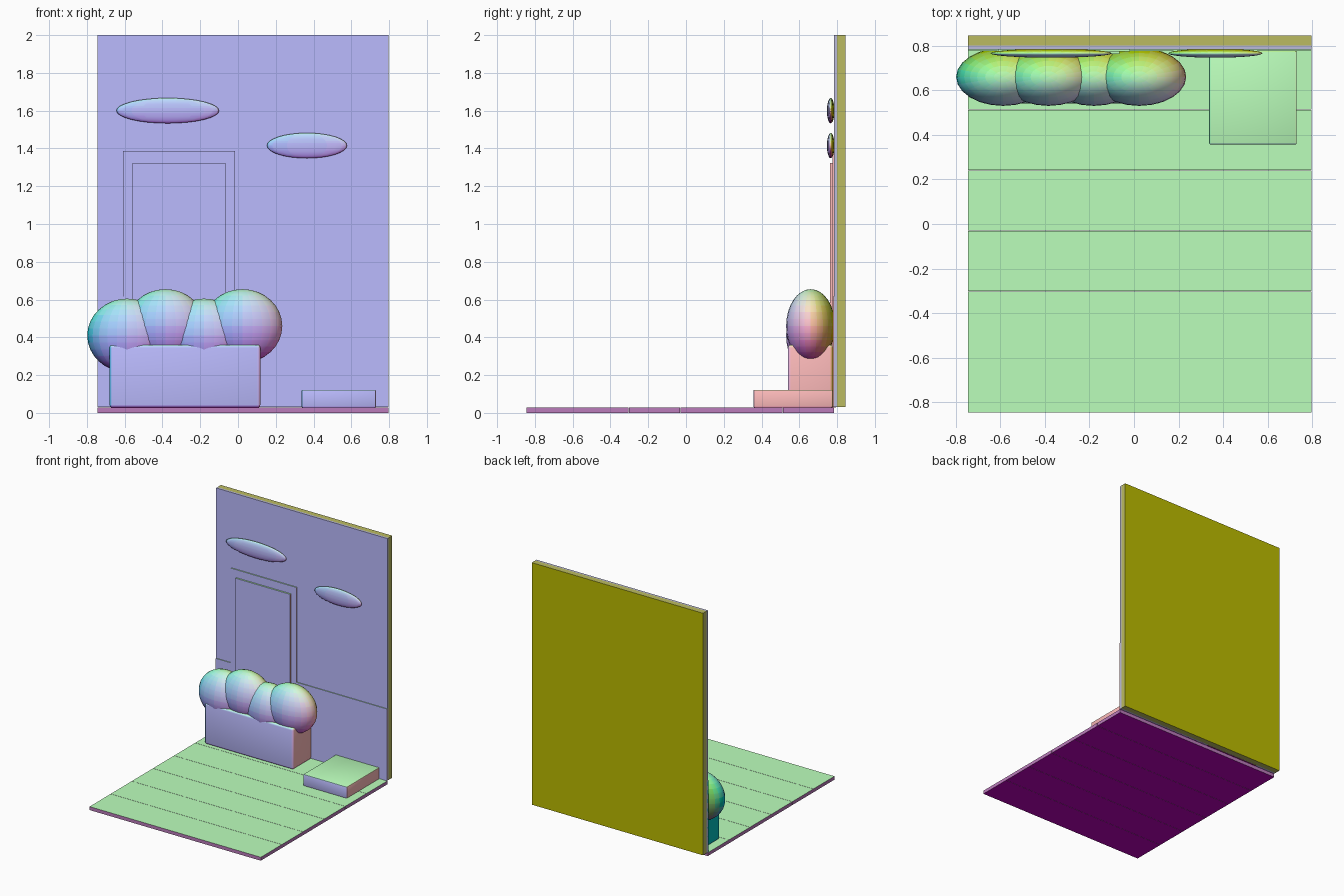
import bpy
import math
from mathutils import Vector

if "Cube" in bpy.data.objects:
    bpy.data.objects.remove(bpy.data.objects["Cube"])


def tint(ob, side_colour=None, side_axis=None):
    """Colour each face by the way it faces: right pink, top green, front lavender,
    left teal, bottom purple, back olive. Optionally override the thin sides:
    every face that does not point along side_axis."""
    slots = {}
    for p in ob.data.polygons:
        n = [round(c * 8) / 8 for c in p.normal]
        col = (0.5 + n[0] / 2, 0.5 + n[2] / 2, 0.5 - n[1] / 2)
        if side_colour and abs(p.normal[side_axis]) < 0.5:
            col = side_colour
        if col not in slots:
            name = "tint_%d_%d_%d" % tuple(round(c * 100) for c in col)
            mat = bpy.data.materials.get(name)
            if mat is None:
                mat = bpy.data.materials.new(name)
                mat.diffuse_color = (*col, 1)
                mat.use_nodes = True
                mat.node_tree.nodes["Principled BSDF"].inputs["Base Color"].default_value = mat.diffuse_color
            slots[col] = len(slots)
            ob.data.materials.append(mat)
        p.material_index = slots[col]


def box(name, x, y, z, bevel=0.0, segments=2, side_colour=None, side_axis=None):
    """Box from (min, max) ranges, with an optional rounded edge."""
    bpy.ops.mesh.primitive_cube_add(
        size=1, location=(sum(x) / 2, sum(y) / 2, sum(z) / 2))
    ob = bpy.context.object
    ob.name = name
    ob.scale = (x[1] - x[0], y[1] - y[0], z[1] - z[0])
    bpy.ops.object.transform_apply(location=False, rotation=False, scale=True)
    if bevel:
        mod = ob.modifiers.new("round", 'BEVEL')
        mod.width = bevel
        mod.segments = segments
        bpy.ops.object.modifier_apply(modifier=mod.name)
        bpy.ops.object.shade_smooth_by_angle(angle=math.radians(40))
    tint(ob, side_colour, side_axis)
    return ob


def ellipsoid(name, centre, radii, segments=24, rings=16):
    bpy.ops.mesh.primitive_uv_sphere_add(
        segments=segments, ring_count=rings, radius=1, location=centre)
    ob = bpy.context.object
    ob.name = name
    ob.scale = radii
    bpy.ops.object.transform_apply(location=False, rotation=False, scale=True)
    bpy.ops.object.shade_smooth()
    tint(ob)
    return ob


LEFT, RIGHT = -0.745, 0.797
FLOOR = 0.028
WALL = 0.783

# Floor planks with narrow seams
pitch, gap = 0.2717, 0.002
for i in range(6):
    y0 = -0.845 + i * pitch
    box(f"floor_plank_{i + 1}", (LEFT, RIGHT), (y0, y0 + pitch - gap),
        (0, FLOOR), side_colour=(0.5, 0.2, 0.5), side_axis=2)

# Back wall: thin plaster face on a thicker core
box("wall_face", (LEFT, RIGHT), (WALL, 0.8), (0.03, 2.0),
    side_colour=(0.5, 0.5, 0.7), side_axis=1)
box("wall_core", (LEFT, RIGHT), (0.8, 0.845), (0.03, 2.0),
    side_colour=(0.5, 0.5, 0.12), side_axis=1)

# Lower wall panelling either side of the doorway
box("wainscot_left", (LEFT, -0.608), (0.777, WALL + 0.01), (0.03, 0.615))
box("wainscot_right", (-0.017, RIGHT), (0.777, WALL + 0.01), (0.03, 0.615))

# Door surround and door
box("door_frame", (-0.608, -0.017), (0.775, WALL + 0.01), (0.03, 1.387))
box("door", (-0.558, -0.065), (0.763, WALL + 0.01), (FLOOR, 1.323))

# Planter box and the row of bushes in it
box("planter", (-0.68, 0.118), (0.54, 0.777), (FLOOR, 0.36), 0.014, 3)
for i in range(4):
    ellipsoid(f"bush_{i + 1}",
              (-0.587 + i * 0.2035, 0.66, 0.41 if i % 2 == 0 else 0.46),
              (0.211, 0.13, 0.195))

# Low step
box("step", (0.337, 0.73), (0.357, 0.777), (FLOOR, 0.122), 0.006, 2)

# Flat clouds on the wall
for i, (x, z, rx) in enumerate(((-0.372, 1.6, 0.272), (0.365, 1.415, 0.212))):
    ellipsoid(f"cloud_{i + 1}", (x, 0.766, z), (rx, 0.02, 0.067))
